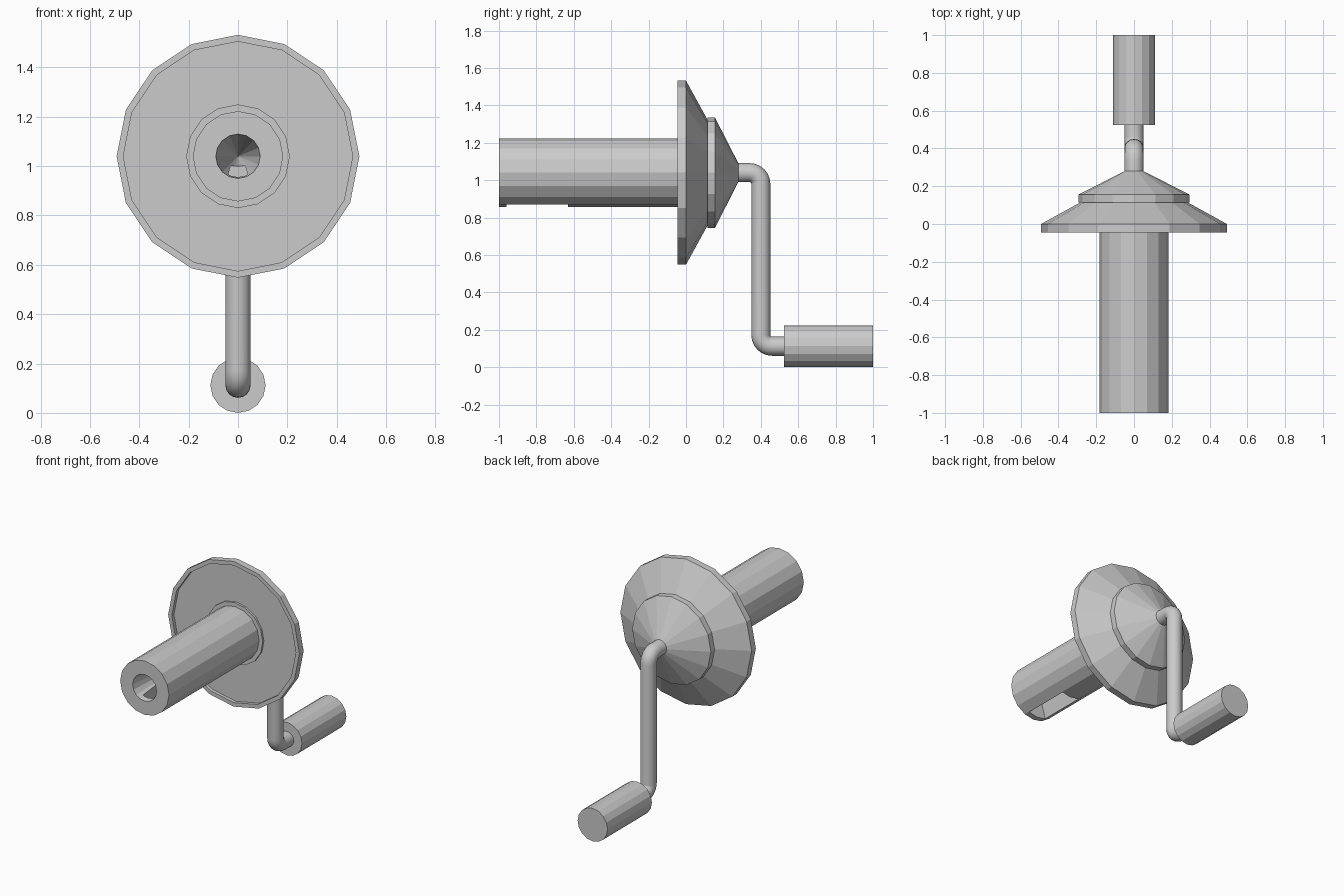
import bpy, bmesh
from math import sin, cos, pi
from mathutils import Vector

if "Cube" in bpy.data.objects:
    bpy.data.objects.remove(bpy.data.objects["Cube"], do_unlink=True)

AXIS = 1.04   # height of the main axis
GRIP = 0.112  # height of the hand grip axis

grey = bpy.data.materials.new("plain grey")
grey.use_nodes = True
grey.diffuse_color = (0.6, 0.6, 0.6, 1)
grey.node_tree.nodes["Principled BSDF"].inputs["Base Color"].default_value = (0.6, 0.6, 0.6, 1)


def finish(name, bm):
    bmesh.ops.recalc_face_normals(bm, faces=bm.faces)
    mesh = bpy.data.meshes.new(name)
    bm.to_mesh(mesh)
    bm.free()
    mesh.materials.append(grey)
    obj = bpy.data.objects.new(name, mesh)
    bpy.context.collection.objects.link(obj)
    return obj


def loft(name, rings, sides=16):
    """Join rings of (y, z, radius, tilt); tilt 0 faces along y, pi/2 faces down."""
    bm = bmesh.new()
    loops = []
    for y, z, r, tilt in rings:
        up = Vector((0, sin(tilt), cos(tilt)))
        centre = Vector((0, y, z))
        loops.append([bm.verts.new(centre + Vector((r * sin(a), 0, 0)) + up * r * cos(a))
                      for a in (2 * pi * i / sides for i in range(sides))])
    for a, b in zip(loops, loops[1:]):
        for i in range(sides):
            j = (i + 1) % sides
            bm.faces.new((a[i], a[j], b[j], b[i]))
    bm.faces.new(loops[0])
    bm.faces.new(loops[-1])
    bmesh.ops.remove_doubles(bm, verts=bm.verts, dist=0.0005)
    return finish(name, bm)


def turned(name, profile, z):
    return loft(name, [(y, z, r, 0) for y, r in profile])


# Tube with a tapering bore
tube = turned("sharpening_tube", [(-0.34, 0.002), (-1, 0.09), (-1, 0.183), (-0.01, 0.183)], AXIS)

# Slot under the tube, narrowing towards the bore
bm = bmesh.new()
bmesh.ops.create_cube(bm, size=1)
for v in bm.verts:
    top = v.co.z > 0
    v.co = ((0.06 if top else 0.15) * v.co.x, 0.33 * v.co.y - 0.795, 1.0 if top else 0.84)
cutter = finish("slot_cutter", bm)
cutter.hide_render = True
cut = tube.modifiers.new("slot", "BOOLEAN")
cut.operation = "DIFFERENCE"
cut.solver = "EXACT"
cut.object = cutter
bpy.context.view_layer.objects.active = tube
bpy.ops.object.modifier_apply(modifier=cut.name)
bpy.data.objects.remove(cutter, do_unlink=True)

# Stepped conical guard with a recessed front and a collar
turned("conical_guard", [
    (-0.035, 0.17), (-0.035, 0.21), (-0.022, 0.21), (-0.022, 0.465), (-0.045, 0.465),
    (-0.045, 0.492), (0, 0.492), (0.115, 0.283), (0.115, 0.295), (0.155, 0.295),
    (0.28, 0.05)], AXIS)

# Crank rod with two rounded elbows
ARM, BEND, ROD, STEPS = 0.4, 0.06, 0.051, 6
turns = [pi / 2 * i / STEPS for i in range(STEPS + 1)]
rod = [(0.25, AXIS, ROD, 0)]
rod += [(ARM - BEND + BEND * sin(t), AXIS - BEND + BEND * cos(t), ROD, t) for t in turns]
rod += [(ARM + BEND - BEND * sin(t), GRIP + BEND - BEND * cos(t), ROD, t) for t in reversed(turns)]
rod += [(0.56, GRIP, ROD, 0)]
crank = loft("crank_rod", rod)
bpy.ops.object.select_all(action="DESELECT")
crank.select_set(True)
bpy.context.view_layer.objects.active = crank
bpy.ops.object.shade_smooth_by_angle(angle=pi / 6)

# Hand grip
turned("hand_grip", [(0.525, GRIP), (1, GRIP)], GRIP)
